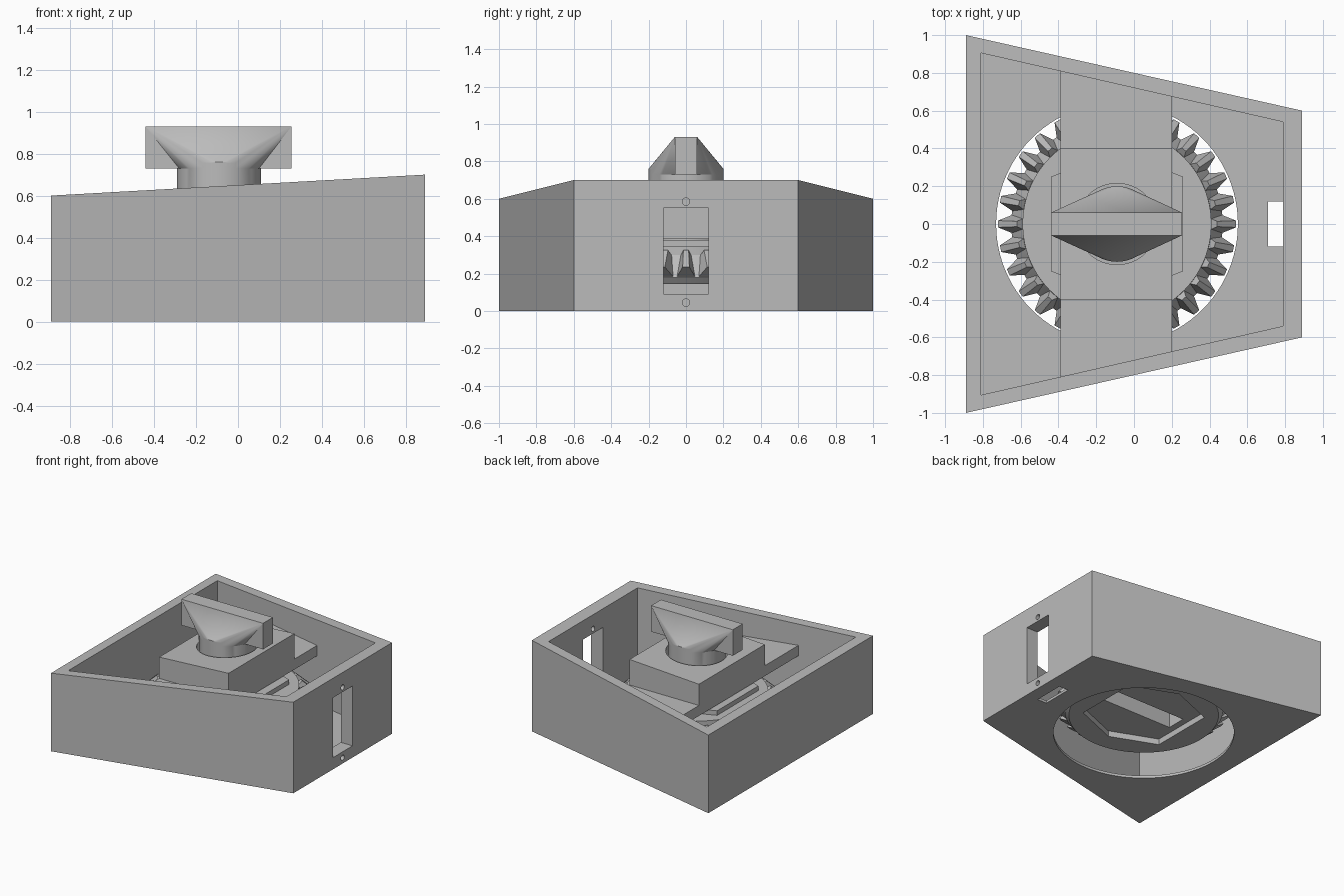
import bpy, bmesh, math
from mathutils import Matrix, Vector

cube = bpy.data.objects.get("Cube")
if cube:
    bpy.data.objects.remove(cube, do_unlink=True)

grey = bpy.data.materials.new("plain grey")
grey.use_nodes = True
GREY = (0.5, 0.5, 0.5, 1)
grey.diffuse_color = GREY
grey.node_tree.nodes["Principled BSDF"].inputs["Base Color"].default_value = GREY

CX = -0.09           # axis of gear and knob
TEETH = 30


def rim(x):
    """Height of the sloping top plane."""
    return 0.65 + 0.056 * x


def finish(name, bm):
    bmesh.ops.recalc_face_normals(bm, faces=bm.faces)
    mesh = bpy.data.meshes.new(name)
    bm.to_mesh(mesh)
    bm.free()
    mesh.materials.append(grey)
    ob = bpy.data.objects.new(name, mesh)
    bpy.context.collection.objects.link(ob)
    return ob


def prism(name, outline, z0, top):
    """Extrude a plan outline from z0 to a flat or sloping top."""
    top_at = top if callable(top) else (lambda x: top)
    bm = bmesh.new()
    low = [bm.verts.new((x, y, z0)) for x, y in outline]
    high = [bm.verts.new((x, y, top_at(x))) for x, y in outline]
    bm.faces.new(low)
    bm.faces.new(high)
    n = len(low)
    for i in range(n):
        j = (i + 1) % n
        bm.faces.new((low[i], low[j], high[j], high[i]))
    return finish(name, bm)


def box(name, x0, x1, y, z0, top):
    return prism(name, [(x0, -y), (x1, -y), (x1, y), (x0, y)], z0, top)


def circle(r, n=64):
    return [(CX + r * math.cos(math.tau * i / n), r * math.sin(math.tau * i / n))
            for i in range(n)]


def boolean(ob, other, operation="DIFFERENCE"):
    """Apply a boolean and remove the helper."""
    other.hide_render = True
    mod = ob.modifiers.new("cut", "BOOLEAN")
    mod.operation, mod.object, mod.solver = operation, other, "EXACT"
    deps = bpy.context.evaluated_depsgraph_get()
    mesh = bpy.data.meshes.new_from_object(ob.evaluated_get(deps))
    ob.modifiers.clear()
    ob.data = mesh
    bpy.data.objects.remove(other, do_unlink=True)


def smooth(ob):
    bpy.ops.object.select_all(action="DESELECT")
    ob.select_set(True)
    bpy.context.view_layer.objects.active = ob
    bpy.ops.object.shade_smooth_by_angle(angle=math.radians(25))


# Tapered open housing with a sloping rim
def taper(x0, x1, y0, y1):
    return [(x0, -y0), (x1, -y1), (x1, y1), (x0, y0)]


housing = prism("housing", taper(-0.89, 0.89, 1.0, 0.6), 0, rim)
boolean(housing, prism("cavity", taper(-0.81, 0.79, 0.905, 0.54), 0.02, 1))
boolean(housing, prism("floor_hole", circle(0.64, 96), -0.1, 0.1))
boolean(housing, box("floor_slot", 0.71, 0.79, 0.12, -0.1, 0.1))
boolean(housing, box("side_window", 0.7, 1, 0.12, 0.09, 0.55))
for z in (0.045, 0.585):
    bm = bmesh.new()
    bmesh.ops.create_cone(bm, cap_ends=True, segments=24, radius1=0.02, radius2=0.02,
                          depth=0.3, matrix=Matrix.Translation((0.89, 0, z))
                          @ Matrix.Rotation(math.pi / 2, 4, "Y"))
    boolean(housing, finish("screw_hole", bm))
smooth(housing)

# Bridge across the housing: low wings and a raised middle
bridge = prism("bridge", taper(-0.39, 0.2, 0.82, 0.685), 0.385, 0.465)
boolean(bridge, box("raised_middle", -0.39, 0.2, 0.4, 0.385, rim), "UNION")
boolean(bridge, prism("stem_hole", circle(0.215), 0.3, 1))
smooth(bridge)

# Gear body turned from a profile
bm = bmesh.new()
profile = [(0, 0.145), (0.53, 0.145), (0.56, 0.18), (0.5, 0.3), (0.5, 0.345), (0, 0.345)]
pts = [bm.verts.new((CX + r, 0, z)) for r, z in profile]
edges = [bm.edges.new(pair) for pair in zip(pts, pts[1:])]
bmesh.ops.spin(bm, geom=pts + edges, cent=(CX, 0, 0), axis=(0, 0, 1),
               angle=math.tau, steps=90, use_duplicate=False)
bmesh.ops.remove_doubles(bm, verts=bm.verts, dist=0.0005)
gear = finish("gear_body", bm)


# Six-sided boss on top of the gear, hollow below, with a key slot
def hexagon(k):
    return [(CX + k * x, k * y) for x, y in
            ((-0.35, -0.25), (0, -0.39), (0.35, -0.25), (0.35, 0.25), (0, 0.39), (-0.35, 0.25))]


boolean(gear, prism("boss", hexagon(1), 0.3, 0.38), "UNION")
boolean(gear, prism("boss_recess", hexagon(1), 0, 0.19))
boolean(gear, box("key_slot", CX - 0.3, CX + 0.3, 0.075, 0.1, 0.33))
smooth(gear)

# Bevel teeth: heel low and outside, toe high and inside
bm = bmesh.new()
section = [(0.55, 0.18, 0.05), (0.63, 0.235, 0.018), (0.53, 0.325, 0.014), (0.47, 0.27, 0.042)]
for i in range(TEETH):
    turn = Matrix.Translation((CX, 0, 0)) @ Matrix.Rotation(math.tau * i / TEETH, 4, "Z")
    a, b = [[bm.verts.new(turn @ Vector((r, s * w, z))) for r, z, w in section]
            for s in (-1, 1)]
    bm.faces.new(a)
    bm.faces.new(b)
    for k in range(4):
        m = (k + 1) % 4
        bm.faces.new((a[k], a[m], b[m], b[k]))
finish("gear_teeth", bm)

# Knob: round stem, grip bar and flared shoulders between them
knob = prism("knob", circle(0.2), 0.36, 0.755)
bm = bmesh.new()
for x in (-0.44, 0.255):
    for y in (-0.06, 0.06):
        bm.verts.new((x, y, 0.93))
for x, y in circle(0.2):
    for z in (0.73, 0.76):
        bm.verts.new((x, y, z))
bmesh.ops.convex_hull(bm, input=bm.verts)
boolean(knob, finish("shoulders", bm), "UNION")
boolean(knob, box("grip", -0.44, 0.255, 0.06, 0.73, 0.93), "UNION")
smooth(knob)
